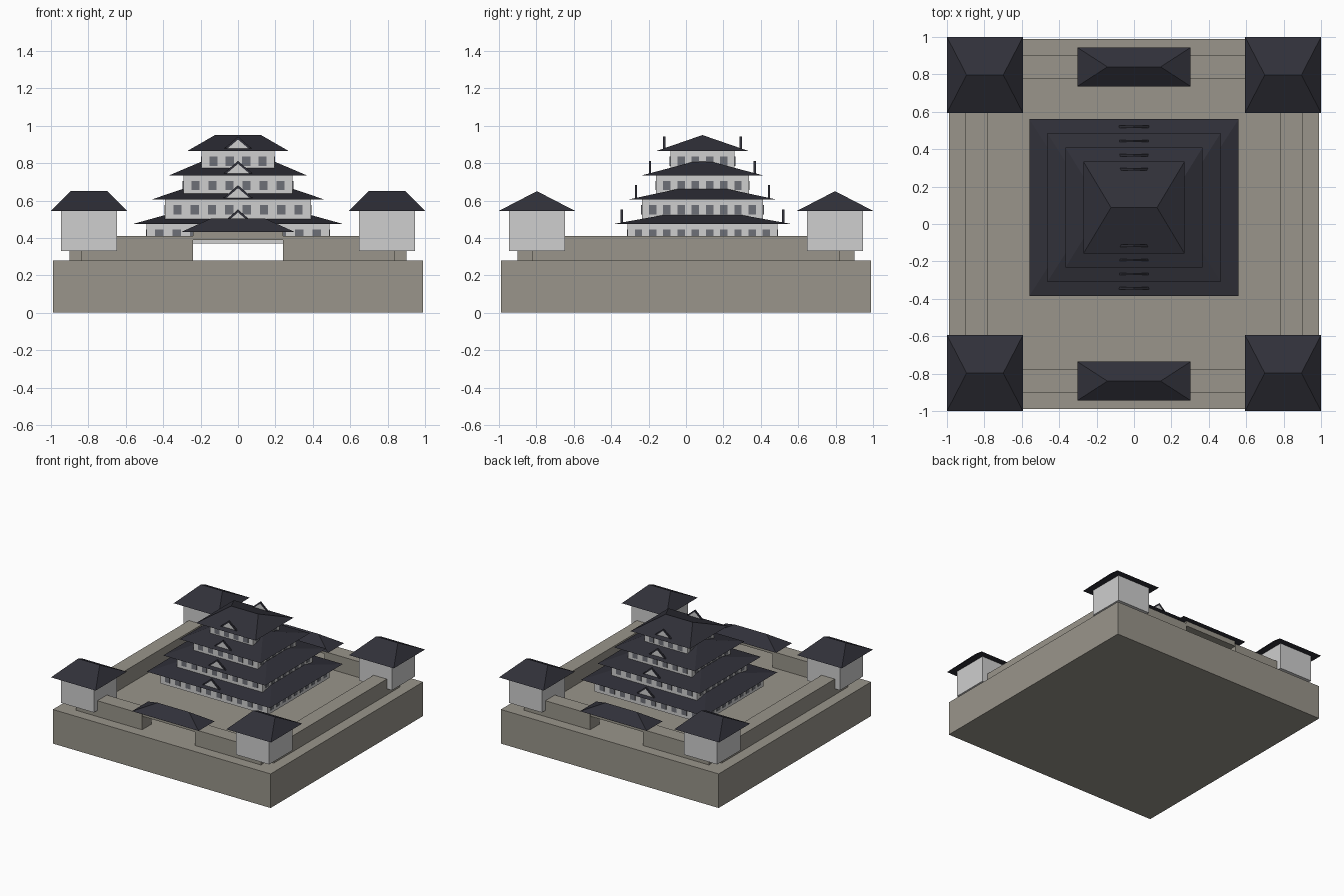
import bpy
import bmesh
from mathutils import Matrix

cube = bpy.data.objects.get("Cube")
if cube:
    bpy.data.objects.remove(cube, do_unlink=True)


def material(name, rgb):
    m = bpy.data.materials.new(name)
    m.use_nodes = True
    m.diffuse_color = (*rgb, 1)
    m.node_tree.nodes["Principled BSDF"].inputs["Base Color"].default_value = (*rgb, 1)
    return m


STONE = material("warm grey stone", (0.32, 0.30, 0.257))
PLASTER = material("white plaster", (0.62, 0.62, 0.62))
TILE = material("dark roof tile", (0.03, 0.03, 0.041))
WINDOW = material("grey window", (0.155, 0.162, 0.185))


def finish(name, bm, mat):
    bmesh.ops.recalc_face_normals(bm, faces=bm.faces)
    mesh = bpy.data.meshes.new(name)
    bm.to_mesh(mesh)
    bm.free()
    mesh.materials.append(mat)
    obj = bpy.data.objects.new(name, mesh)
    bpy.context.collection.objects.link(obj)
    return obj


def add_box(bm, center, half, bottom, top):
    """Box from its plan centre, half sizes and height range."""
    size = (2 * half[0], 2 * half[1], top - bottom)
    place = Matrix.Translation((*center, (bottom + top) / 2))
    bmesh.ops.create_cube(bm, size=1, matrix=place @ Matrix.Diagonal((*size, 1)))


def box(name, center, half, bottom, top, mat):
    bm = bmesh.new()
    add_box(bm, center, half, bottom, top)
    return finish(name, bm, mat)


def hip_roof(name, center, half, eave, rise, ridge):
    """Four-sided roof whose ridge runs along x."""
    bm = bmesh.new()
    cx, cy = center
    base = [bm.verts.new((cx + sx * half[0], cy + sy * half[1], eave))
            for sx, sy in ((-1, -1), (1, -1), (1, 1), (-1, 1))]
    a, b = [bm.verts.new((cx + s * ridge, cy, eave + rise)) for s in (-1, 1)]
    p, q, r, s = base
    for face in ((s, r, q, p), (p, q, b, a), (q, r, b), (r, s, a, b), (s, p, a)):
        bm.faces.new(face)
    return finish(name, bm, TILE)


def plate(name, outline, y, depth, mat):
    """Upright x-z outline extruded along y."""
    bm = bmesh.new()
    face = bm.faces.new([bm.verts.new((x, y - depth / 2, z)) for x, z in outline])
    out = bmesh.ops.extrude_face_region(bm, geom=[face])
    verts = [v for v in out["geom"] if isinstance(v, bmesh.types.BMVert)]
    bmesh.ops.translate(bm, verts=verts, vec=(0, depth, 0))
    return finish(name, bm, mat)


# Stone platform
BASE_TOP, WALL_TOP = 0.28, 0.41
box("platform", (0, 0), (0.99, 0.99), 0, BASE_TOP, STONE)

# Enclosing walls and gates
for s, side in ((-1, "right"), (1, "left")):
    box(side + "_wall", (s * 0.84, 0), (0.06, 0.82), BASE_TOP, WALL_TOP, STONE)
for sy, end in ((-1, "front"), (1, "back")):
    y = sy * 0.84
    for sx, side in ((-1, "right"), (1, "left")):
        box(f"{end}_{side}_wall", (sx * 0.54, y), (0.30, 0.062),
            BASE_TOP, WALL_TOP, STONE)
    box(end + "_gate_lintel", (0, y), (0.24, 0.06), 0.39, 0.435, STONE)
    hip_roof(end + "_gate_roof", (0, y), (0.303, 0.104), 0.432, 0.073, 0.142)

# Corner turrets
for sy, end in ((-1, "front"), (1, "back")):
    for sx, side in ((-1, "right"), (1, "left")):
        c = (sx * 0.797, sy * 0.797)
        box(f"{end}_{side}_turret", c, (0.15, 0.15), 0.33, 0.55, PLASTER)
        hip_roof(f"{end}_{side}_turret_roof", c, (0.203, 0.203), 0.545, 0.105, 0.098)

# Keep: four shrinking storeys
KEEP_Y = 0.088
for i in range(4):
    bottom = 0.37 + 0.13 * i
    eave = bottom + 0.105
    hx, hy = 0.488 - 0.098 * i, 0.4 - 0.076 * i
    rx, ry = 0.56 - 0.0965 * i, 0.4735 - 0.0758 * i
    n = f"storey_{i + 1}"
    box(n + "_walls", (0, KEEP_Y), (hx, hy), bottom, eave + 0.005, PLASTER)
    hip_roof(n + "_roof", (0, KEEP_Y), (rx, ry), eave, 0.085, rx * 0.455)

    # Window rows on all four walls
    bm = bmesh.new()
    count = 10 - 2 * i
    for k in range(count):
        t = (k + 0.5) / count * 2 - 1
        for s in (-1, 1):
            add_box(bm, (t * (hx - 0.02), KEEP_Y + s * hy), (0.022, 0.004),
                    bottom + 0.025, bottom + 0.075)
            add_box(bm, (s * hx, KEEP_Y + t * (hy - 0.02)), (0.004, 0.02),
                    bottom + 0.025, bottom + 0.075)
    finish(n + "_windows", bm, WINDOW)

    # Front and back gables with dark rims
    for s, end in ((-1, "front"), (1, "back")):
        y = KEEP_Y + s * (ry - 0.042)
        plate(f"{n}_{end}_gable", [(-0.075, eave), (0.075, eave), (0, eave + 0.065)],
              y, 0.006, PLASTER)
        rim = [(-0.088, eave), (-0.072, eave), (0, eave + 0.061),
               (0.072, eave), (0.088, eave), (0, eave + 0.077)]
        plate(f"{n}_{end}_gable_rim", rim, y, 0.012, TILE)
